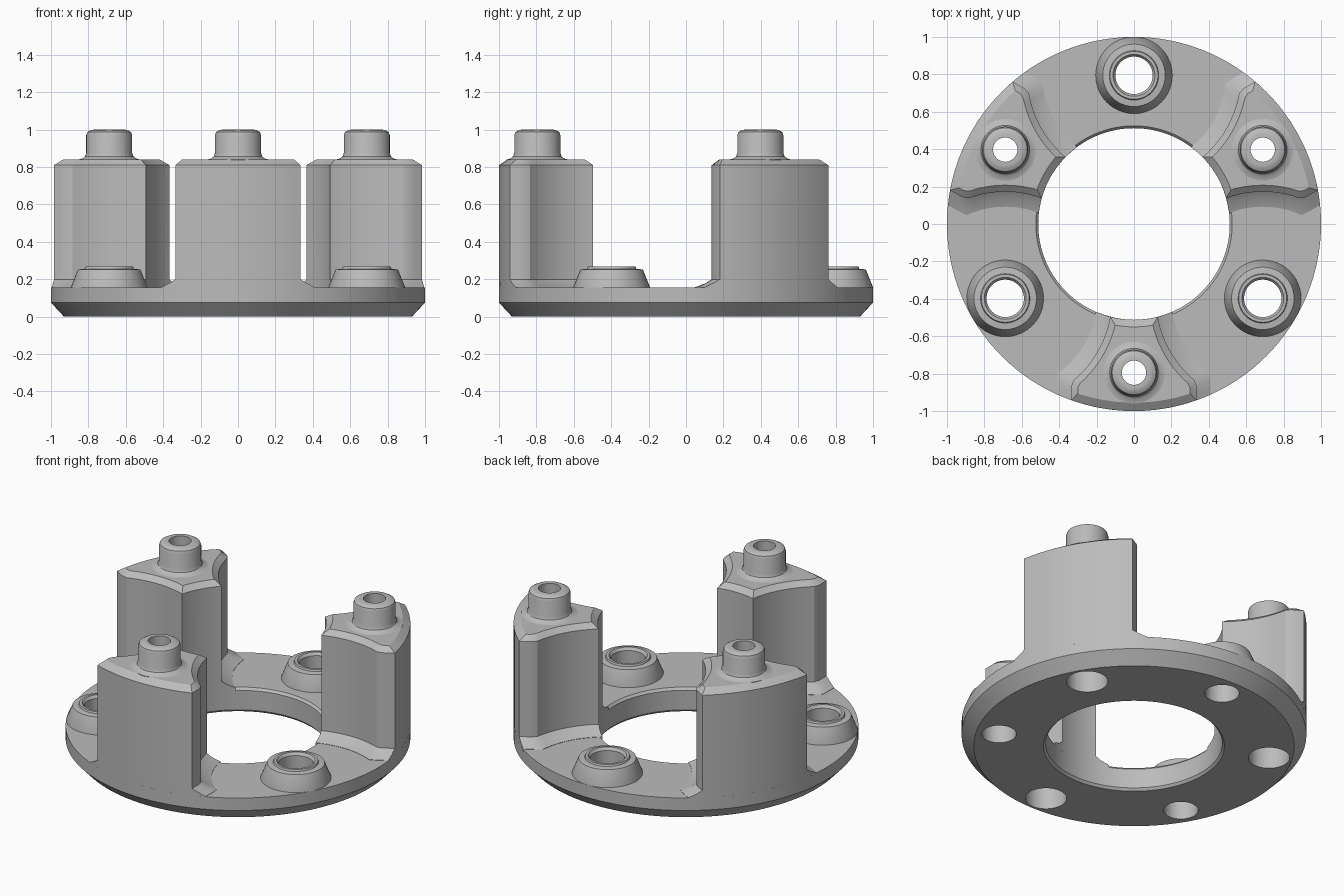
import bpy, bmesh
from math import pi, sin, cos, acos, asin, radians
from mathutils import Matrix

if "Cube" in bpy.data.objects:
    bpy.data.objects.remove(bpy.data.objects["Cube"])

gray = bpy.data.materials.new("plain gray")
gray.use_nodes = True
gray.diffuse_color = (0.5, 0.5, 0.5, 1)
gray.node_tree.nodes["Principled BSDF"].inputs["Base Color"].default_value = (0.5, 0.5, 0.5, 1)

BOLT_R = 0.795   # distance of bosses and pins from the centre
STEPS = 14


def finish(name, bm):
    bmesh.ops.recalc_face_normals(bm, faces=bm.faces)
    mesh = bpy.data.meshes.new(name)
    bm.to_mesh(mesh)
    bm.free()
    mesh.materials.append(gray)
    obj = bpy.data.objects.new(name, mesh)
    bpy.context.collection.objects.link(obj)
    return obj


def bridge(bm, loops, closed=False):
    pairs = list(zip(loops, loops[1:] + loops[:1])) if closed else zip(loops, loops[1:])
    for a, b in pairs:
        for i in range(len(a)):
            j = (i + 1) % len(a)
            bm.faces.new((a[i], a[j], b[j], b[i]))


def lathe(name, profile, segments=48, y=0.0):
    """Spin a closed (radius, z) profile about a vertical axis."""
    bm = bmesh.new()
    loops = [[bm.verts.new((r * cos(2 * pi * k / segments), y + r * sin(2 * pi * k / segments), z))
              for k in range(segments)] for r, z in profile]
    bridge(bm, loops, closed=True)
    return finish(name, bm)


def activate(obj):
    bpy.ops.object.select_all(action='DESELECT')
    obj.select_set(True)
    bpy.context.view_layer.objects.active = obj


def drill(obj, radius, low, high, angle):
    """Cut a vertical round hole on the bolt circle."""
    bm = bmesh.new()
    place = Matrix.Rotation(angle, 4, 'Z') @ Matrix.Translation((0, -BOLT_R, (low + high) / 2))
    bmesh.ops.create_cone(bm, cap_ends=True, segments=48, radius1=radius, radius2=radius,
                          depth=high - low, matrix=place)
    cutter = finish("hole_cutter", bm)
    cutter.hide_render = True
    mod = obj.modifiers.new("hole", 'BOOLEAN')
    mod.operation = 'DIFFERENCE'
    mod.solver = 'EXACT'
    mod.object = cutter
    activate(obj)
    bpy.ops.object.modifier_apply(modifier=mod.name)
    bpy.data.objects.remove(cutter)


def smooth(obj):
    activate(obj)
    bpy.ops.object.shade_smooth_by_angle(angle=radians(28))


def three(obj, start=0.0):
    """Repeat a part three times round the ring."""
    smooth(obj)
    name = obj.name
    for k in range(3):
        part = obj if k == 0 else obj.copy()
        if k:
            bpy.context.collection.objects.link(part)
        part.name = f"{name}_{k + 1}"
        part.rotation_euler.z = start + k * 2 * pi / 3


def column_outline(clearance, inner, outer, half_width):
    """Plan of a column: arcs inside and outside, sides hollowed around the bosses."""
    side = []
    for i in range(STEPS + 1):
        r = inner + (outer - inner) * i / STEPS
        hollow = acos((r * r + BOLT_R ** 2 - clearance ** 2) / (2 * r * BOLT_R))
        side.append((r, min(pi / 3 - hollow, asin(half_width / r))))
    wide, narrow = side[-1][1], side[0][1]
    arc_out = [(outer, wide * (1 - 2 * i / STEPS)) for i in range(1, STEPS)]
    arc_in = [(inner, -narrow * (1 - 2 * i / STEPS)) for i in range(1, STEPS)]
    polar = side + arc_out + [(r, -a) for r, a in reversed(side)] + arc_in
    return [(r * sin(a), -r * cos(a)) for r, a in polar]


# Base ring with bevelled edges and six holes
ring = lathe("base_ring", [(0.525, 0), (0.93, 0), (1, 0.075), (1, 0.155), (0.525, 0.155),
                           (0.512, 0.14), (0.512, 0.015)], 128)
for k in range(6):
    drill(ring, 0.12 if k % 2 == 0 else 0.1, -0.1, 0.3, k * pi / 3)
smooth(ring)

# Columns: flared foot, straight shaft, bevelled top
levels = [(0.14, 0.49, 0.512, 1, 0.41), (0.157, 0.49, 0.512, 1, 0.41),
          (0.178, 0.54, 0.512, 1, 0.37), (0.2, 0.57, 0.512, 1, 0.335),
          (0.81, 0.57, 0.512, 1, 0.335), (0.84, 0.605, 0.55, 0.955, 0.3)]
bm = bmesh.new()
loops = [[bm.verts.new((x, y, z)) for x, y in column_outline(*plan)] for z, *plan in levels]
bridge(bm, loops)
bm.faces.new(loops[0])
bm.faces.new(loops[-1])
column = finish("column", bm)
drill(column, 0.12, 0.0, 0.7, 0)
drill(column, 0.065, 0.5, 1.1, 0)
three(column)

# Hollow locating pins with a rounded rim and a filleted foot
pin = lathe("locating_pin", [(0.065, 0.82), (0.165, 0.82), (0.165, 0.84), (0.145, 0.845),
                             (0.13, 0.856), (0.123, 0.875), (0.123, 0.97), (0.117, 0.987),
                             (0.1, 0.997), (0.085, 1), (0.065, 1)], y=-BOLT_R)
three(pin)

# Tapered bosses around the screw holes
boss = lathe("screw_boss", [(0.1, 0.14), (0.205, 0.14), (0.205, 0.157), (0.167, 0.252),
                            (0.132, 0.256), (0.128, 0.267), (0.112, 0.267), (0.1, 0.25)], y=-BOLT_R)
three(boss, pi / 3)
